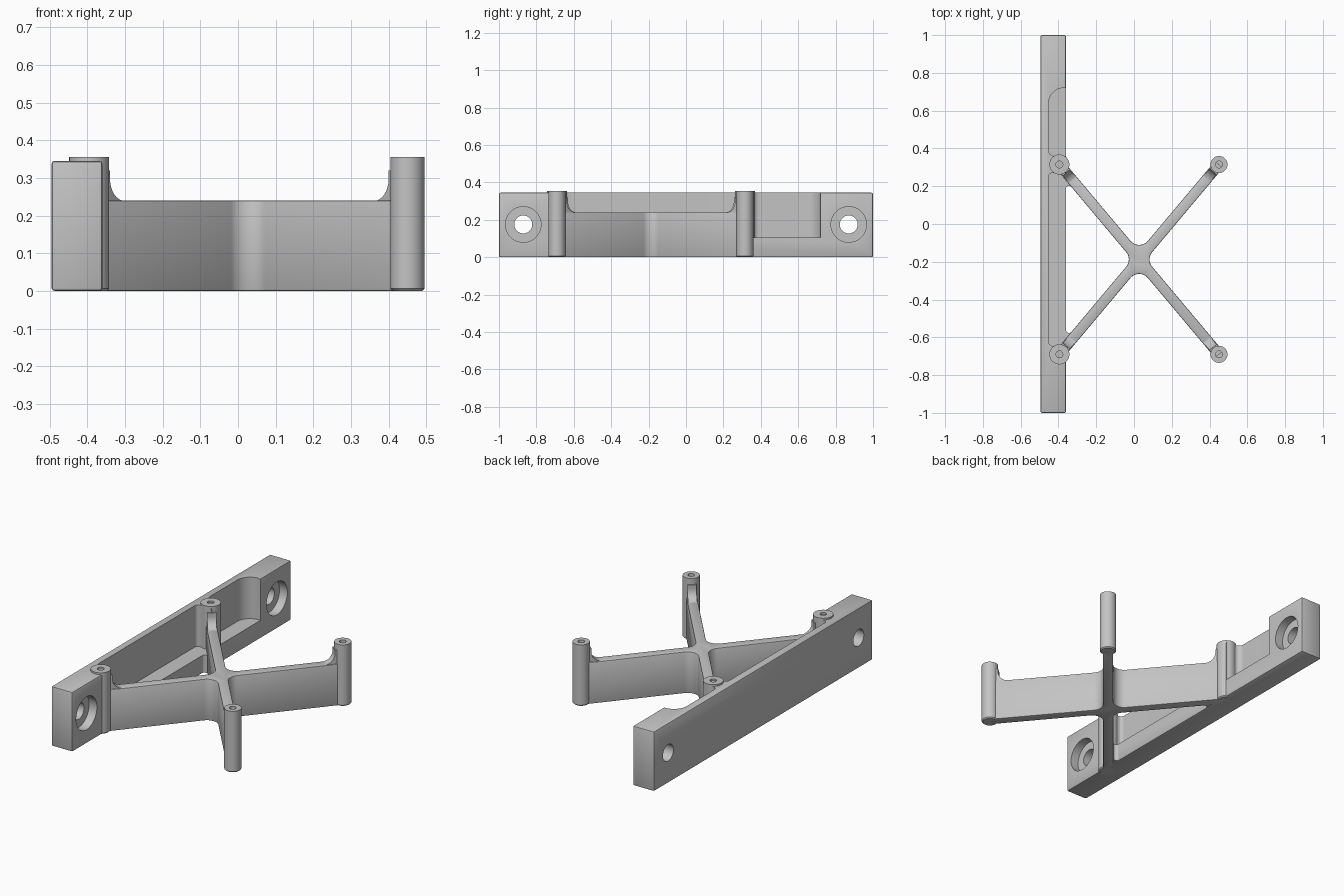
import bpy, bmesh, math
from mathutils import Vector, Matrix

cube = bpy.data.objects.get("Cube")
if cube:
    bpy.data.objects.remove(cube, do_unlink=True)

grey = bpy.data.materials.new("plain grey")
grey.use_nodes = True
grey.diffuse_color = (0.55, 0.55, 0.55, 1)
grey.node_tree.nodes["Principled BSDF"].inputs["Base Color"].default_value = grey.diffuse_color

ARM_TOP, POST_TOP, BAR_TOP = 0.24, 0.355, 0.345
HALF_W = 0.028
CENTRE = Vector((0.0275, -0.1875))
REACH = Vector((0.4225, 0.5025))
BAR_FACE = -0.36


def make(name, bm):
    bmesh.ops.recalc_face_normals(bm, faces=bm.faces)
    mesh = bpy.data.meshes.new(name)
    bm.to_mesh(mesh)
    bm.free()
    mesh.materials.append(grey)
    ob = bpy.data.objects.new(name, mesh)
    bpy.context.collection.objects.link(ob)
    return ob


def activate(ob):
    bpy.ops.object.select_all(action='DESELECT')
    ob.select_set(True)
    bpy.context.view_layer.objects.active = ob


def smooth(ob):
    activate(ob)
    bpy.ops.object.shade_smooth_by_angle(angle=math.radians(35))


def bevel(ob, width):
    activate(ob)
    mod = ob.modifiers.new("edge", 'BEVEL')
    mod.width, mod.segments = width, 2
    mod.limit_method, mod.angle_limit = 'ANGLE', math.radians(45)
    bpy.ops.object.modifier_apply(modifier=mod.name)


def cut(ob, cutter):
    cutter.hide_render = True
    activate(ob)
    mod = ob.modifiers.new("cut", 'BOOLEAN')
    mod.operation, mod.solver, mod.object = 'DIFFERENCE', 'EXACT', cutter
    bpy.ops.object.modifier_apply(modifier=mod.name)
    bpy.data.objects.remove(cutter, do_unlink=True)


def arc(prev, p, nxt, r, steps=10):
    """Fillet arc replacing corner p."""
    u, v = (prev - p).normalized(), (nxt - p).normalized()
    half = u.angle(v) / 2
    c = p + (u + v).normalized() * (r / math.sin(half))
    t = r / math.tan(half)
    s, e = p + u * t - c, p + v * t - c
    return [c + s.lerp(e, i / steps).normalized() * r for i in range(steps + 1)]


def rounded(corners):
    """Outline from (x, y, radius) corners."""
    pts = [Vector(c[:2]) for c in corners]
    out = []
    for i, c in enumerate(corners):
        if c[2]:
            out += arc(pts[i - 1], pts[i], pts[(i + 1) % len(pts)], c[2])
        else:
            out.append(pts[i])
    return out


def prism(name, pts, lo, hi, matrix=None, floor_round=0):
    bm = bmesh.new()
    face = bm.faces.new([bm.verts.new((p[0], p[1], lo)) for p in pts])
    ext = bmesh.ops.extrude_face_region(bm, geom=[face])["geom"]
    for v in ext:
        if isinstance(v, bmesh.types.BMVert):
            v.co.z = hi
    if floor_round:
        low = [e for e in bm.edges if all(v.co.z == lo for v in e.verts)]
        bmesh.ops.bevel(bm, geom=low, offset=floor_round, segments=4,
                        profile=0.5, affect='EDGES')
    if matrix:
        bm.transform(matrix)
    return make(name, bm)


def rod(name, r, x0, x1, y, z):
    """Cylinder along x."""
    bm = bmesh.new()
    bmesh.ops.create_cone(bm, cap_ends=True, segments=48, radius1=r, radius2=r, depth=x1 - x0)
    bm.transform(Matrix.Translation(((x0 + x1) / 2, y, z)) @ Matrix.Rotation(math.pi / 2, 4, 'Y'))
    return make(name, bm)


# Mounting bar with pockets and counterbored screw holes
bar = prism("mounting_bar", [(-0.495, -1), (BAR_FACE, -1), (BAR_FACE, 1), (-0.495, 1)], 0, BAR_TOP)
bevel(bar, 0.008)
for y0, y1, r0, r1 in ((-0.645, 0.27, 0.02, 0.02), (0.36, 0.72, 0.03, 0.08)):
    outline = rounded([(-0.452, y0, r0), (-0.3, y0, 0), (-0.3, y1, 0), (-0.452, y1, r1)])
    cut(bar, prism("pocket_cutter", outline, 0.105, 0.5, floor_round=0.015))
for y in (-0.87, 0.87):
    cut(bar, rod("hole_cutter", 0.048, -0.6, -0.3, y, 0.175))
    cut(bar, rod("counterbore_cutter", 0.095, BAR_FACE - 0.05, -0.3, y, 0.175))
smooth(bar)

# Crossed arms with filleted centre
a, length = math.atan2(REACH.y, REACH.x), REACH.length
corners = []
for i, angle in enumerate((a, math.pi - a, math.pi + a, -a)):
    d = Vector((math.cos(angle), math.sin(angle)))
    n = Vector((-d.y, d.x)) * HALF_W
    tip = CENTRE + d * length
    corners += [(*(tip - n), 0), (*(tip + n), 0)]
    turn = (i + 1) * math.pi / 2
    k = HALF_W / math.sin(a if i % 2 else math.pi / 2 - a)
    corners.append((CENTRE.x + k * math.cos(turn), CENTRE.y + k * math.sin(turn), 0.06))
arms = prism("crossed_arms", rounded(corners), 0, ARM_TOP)
bevel(arms, 0.005)
smooth(arms)

# Posts with screw holes, and the curved step from each arm up to its post
for side, sx, r in (("right", -1, 0.053), ("left", 1, 0.045)):
    for end, sy in (("front", -1), ("back", 1)):
        pos = CENTRE + Vector((sx * REACH.x, sy * REACH.y))
        bm = bmesh.new()
        prof = [(0, 0), (r - 0.006, 0), (r, 0.006), (r, POST_TOP), (0.018, POST_TOP),
                (0.018, POST_TOP - 0.15), (0, POST_TOP - 0.15)]
        vs = [bm.verts.new((x, 0, z)) for x, z in prof]
        es = [bm.edges.new(pair) for pair in zip(vs, vs[1:])]
        bmesh.ops.spin(bm, geom=vs + es, cent=(0, 0, 0), axis=(0, 0, 1),
                       angle=math.tau, steps=48)
        bmesh.ops.remove_doubles(bm, verts=bm.verts, dist=1e-5)
        bm.transform(Matrix.Translation((*pos, 0)))
        smooth(make(f"{end}_{side}_post", bm))

        d = (CENTRE - pos).normalized()
        frame = Matrix(((d.x, 0, d.y, pos.x), (d.y, 0, -d.x, pos.y), (0, 1, 0, 0), (0, 0, 0, 1)))
        top = ARM_TOP - 0.001
        step = rounded([(0, 0.2, 0), (0.16, 0.2, 0), (0.16, top, 0),
                        (r + 0.004, top, 0.06), (r + 0.004, 0.32, 0), (0, 0.32, 0)])
        smooth(prism(f"{end}_{side}_step", step, 0.004 - HALF_W, HALF_W - 0.004, frame))

# Small fillets where the arms leave the bar
for end, sy in (("front", -1), ("back", 1)):
    d = Vector((math.cos(a), -sy * math.sin(a)))
    y = sy * (REACH.y - (BAR_FACE - CENTRE.x + REACH.x) * math.tan(a) - HALF_W / math.cos(a))
    p = Vector((BAR_FACE, CENTRE.y + y))
    curve = arc(p + Vector((0, -sy)), p, p + d, 0.016)
    smooth(prism(f"{end}_bar_fillet", [p] + curve, 0.004, 0.105))
